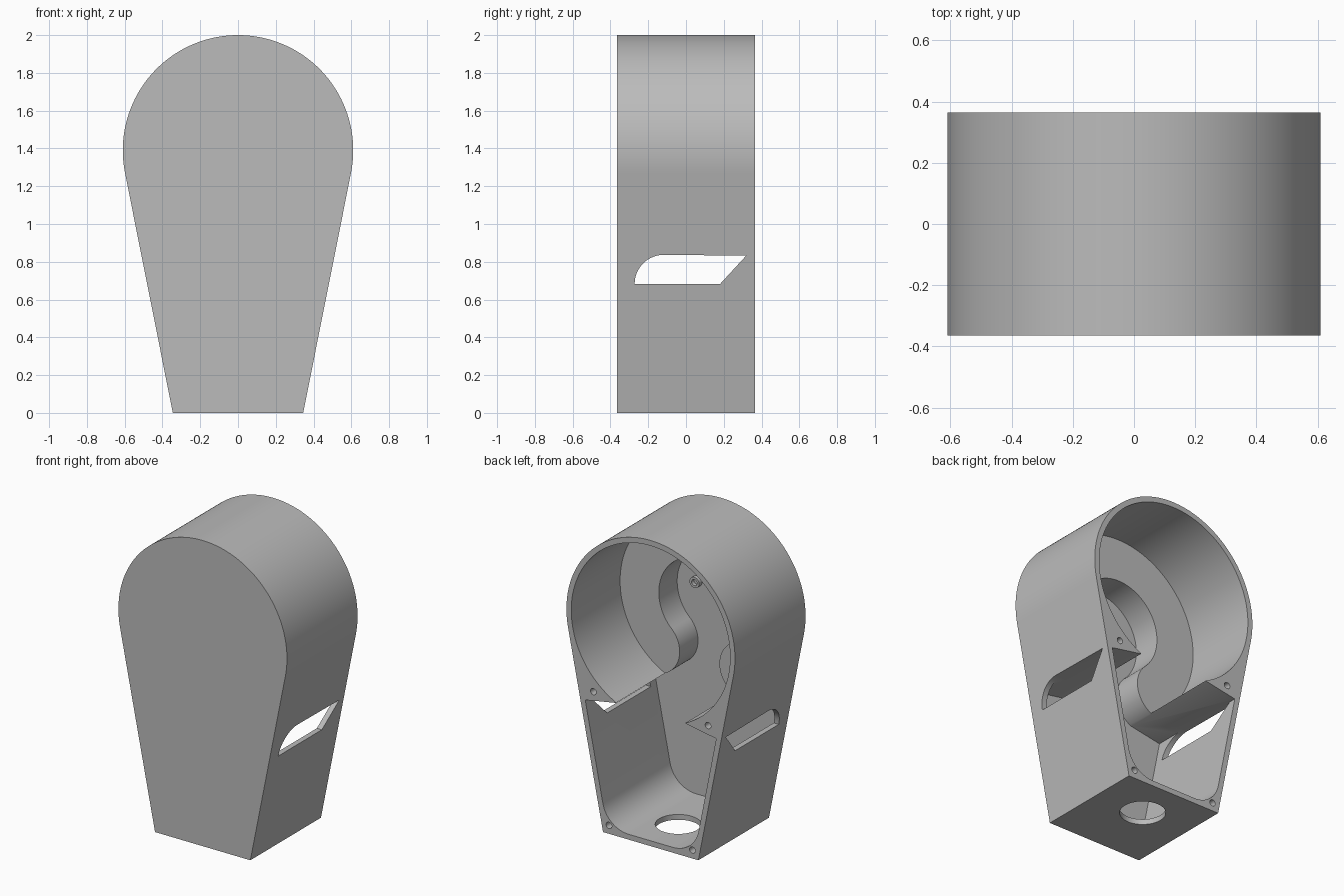
import bpy, bmesh, math
from mathutils import Vector

if "Cube" in bpy.data.objects:
    bpy.data.objects.remove(bpy.data.objects["Cube"])


def arc(cx, cy, r, a0, a1, n):
    """Points on an arc, angles in degrees."""
    return [(cx + r * math.cos(math.radians(a0 + (a1 - a0) * i / n)),
             cy + r * math.sin(math.radians(a0 + (a1 - a0) * i / n))) for i in range(n + 1)]


def circle(cx, cy, r, n):
    return arc(cx, cy, r, 0, 360, n)[:-1]


def mirrored(right):
    """Close a profile symmetric about x = 0 from its right half."""
    return right + [(-x, z) for x, z in reversed(right) if abs(x) > 1e-5]


def prism(name, profile, axis, lo, hi):
    """Extrude a 2D profile along one axis."""
    place = {'x': lambda a, b, t: (t, a, b),
             'y': lambda a, b, t: (a, t, b),
             'z': lambda a, b, t: (a, b, t)}[axis]
    bm = bmesh.new()
    face = bm.faces.new([bm.verts.new(place(a, b, lo)) for a, b in profile])
    out = bmesh.ops.extrude_face_region(bm, geom=[face])
    verts = [v for v in out['geom'] if isinstance(v, bmesh.types.BMVert)]
    bmesh.ops.translate(bm, verts=verts, vec=Vector(place(0, 0, hi - lo)))
    bmesh.ops.recalc_face_normals(bm, faces=bm.faces[:])
    mesh = bpy.data.meshes.new(name)
    bm.to_mesh(mesh)
    bm.free()
    obj = bpy.data.objects.new(name, mesh)
    bpy.context.collection.objects.link(obj)
    return obj


def cut(obj, cutter):
    mod = obj.modifiers.new("cut", 'BOOLEAN')
    mod.operation = 'DIFFERENCE'
    mod.solver = 'EXACT'
    mod.object = cutter
    cutter.hide_render = True
    bpy.context.view_layer.objects.active = obj
    bpy.ops.object.modifier_apply(modifier=mod.name)
    bpy.data.objects.remove(cutter, do_unlink=True)


def finish(obj, mat):
    obj.data.materials.clear()
    obj.data.materials.append(mat)
    bpy.ops.object.select_all(action='DESELECT')
    obj.select_set(True)
    bpy.context.view_layer.objects.active = obj
    bpy.ops.object.shade_smooth_by_angle(angle=math.radians(30))


grey = bpy.data.materials.new("plain grey")
grey.diffuse_color = (0.5, 0.5, 0.5, 1)
grey.use_nodes = True
grey.node_tree.nodes["Principled BSDF"].inputs["Base Color"].default_value = grey.diffuse_color

HALF = 0.365      # half depth
CZ = 1.39         # centre of the round top
FLOOR = -0.33     # inside face of the front wall
TANGENT = -11.26  # angle where the sides meet the round top

# teardrop body
body = prism("housing", mirrored([(0.345, 0)] + arc(0, CZ, 0.61, TANGENT, 90, 48)),
             'y', -HALF, HALF)

# deep pocket: rounded lower chamber, neck and round well
right = [(0, 0.035)]
right += arc(0.16, 0.225, 0.19, -90, TANGENT, 16)
right += [(0.474, 0.83)]
right += arc(0.331, 1.04, 0.187, 246, 133.4, 24)
right += arc(0, CZ, 0.295, -46.6, 90, 32)[1:]
cut(body, prism("deep_cutter", mirrored(right), 'y', FLOOR, 0.6))

# wide round recess above the ledge
cut(body, prism("recess_cutter", circle(0, CZ, 0.575, 128), 'y', -0.14, 0.6))

# window through both side walls
window = [(0.18, 0.682), (0.318, 0.832)] + arc(-0.117, 0.682, 0.155, 90, 180, 14)
cut(body, prism("window_cutter", window, 'x', -0.8, 0.8))

# round hole in the base
cut(body, prism("base_hole_cutter", circle(0, 0.08, 0.137, 48), 'z', -0.2, 0.1))

# screw holes in the back rim
for side in (-1, 1):
    for x, z in ((0.302, 0.055), (0.415, 0.90)):
        cut(body, prism("screw_cutter", circle(side * x, z, 0.021, 20), 'y', 0.12, 0.6))
finish(body, grey)

# small hollow post on the well floor
post = prism("inner_post", circle(0.15, 1.43, 0.035, 24), 'y', FLOOR - 0.005, FLOOR + 0.03)
cut(post, prism("post_cutter", circle(0.15, 1.43, 0.02, 20), 'y', FLOOR + 0.005, 0))
finish(post, grey)
